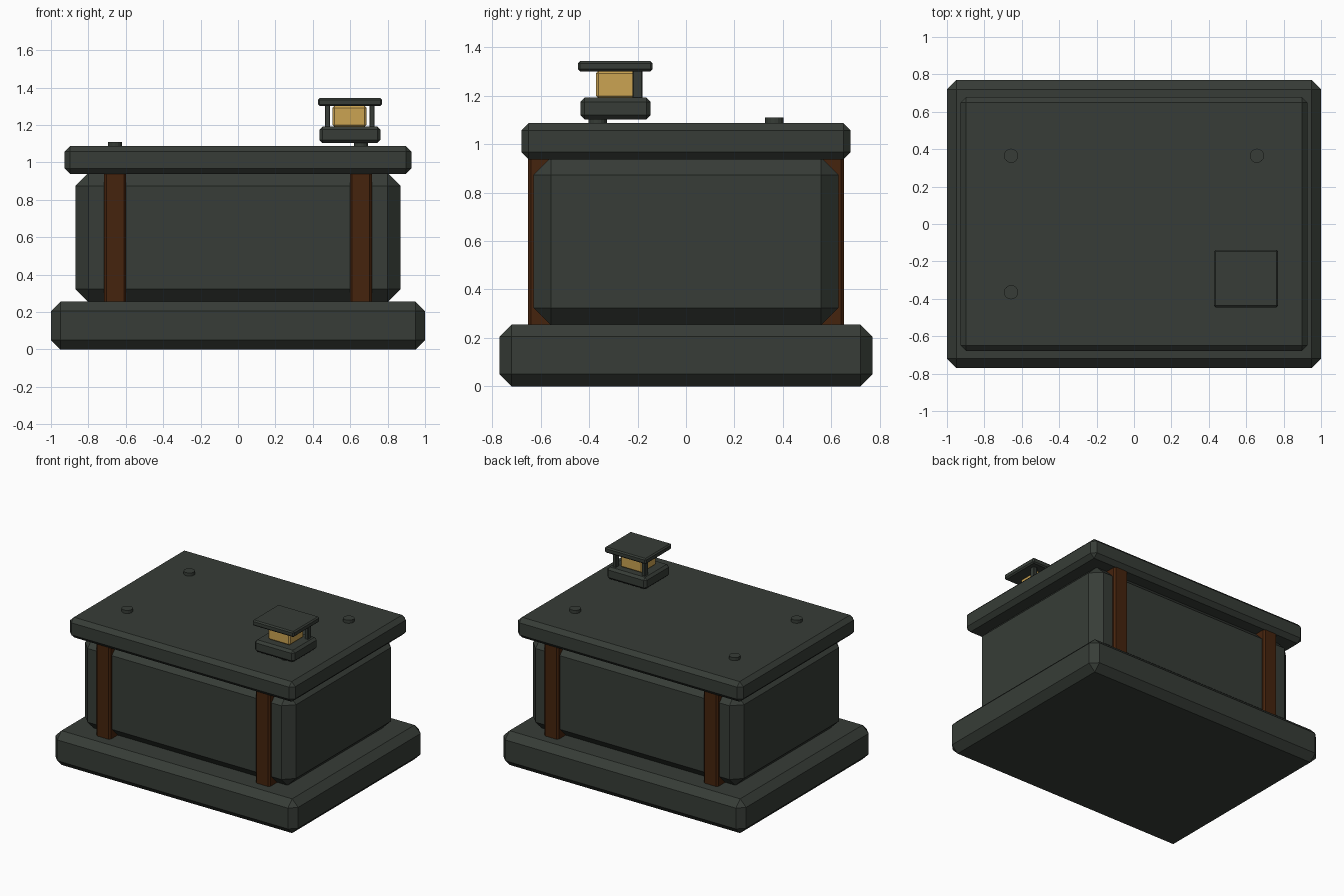
import bpy, bmesh

if "Cube" in bpy.data.objects:
    bpy.data.objects.remove(bpy.data.objects["Cube"])


def material(name, rgb):
    m = bpy.data.materials.new(name)
    m.diffuse_color = (*rgb, 1)
    m.use_nodes = True
    m.node_tree.nodes["Principled BSDF"].inputs["Base Color"].default_value = m.diffuse_color
    return m


GREEN = material("dark green grey", (0.038, 0.046, 0.038))
BROWN = material("rust brown", (0.060, 0.017, 0.004))
GOLD = material("warm gold", (0.60, 0.37, 0.085))


def finish(name, bm, mat, bevel=0):
    if bevel:
        bmesh.ops.bevel(bm, geom=bm.edges[:], offset=bevel, segments=1, affect='EDGES')
    me = bpy.data.meshes.new(name)
    bm.to_mesh(me)
    bm.free()
    me.materials.append(mat)
    ob = bpy.data.objects.new(name, me)
    bpy.context.collection.objects.link(ob)
    return ob


def box(name, x, y, z, mat, bevel):
    """Chamfered box given (min, max) on each axis."""
    bm = bmesh.new()
    bmesh.ops.create_cube(bm, size=1)
    for v in bm.verts:
        v.co = [r[0] if c < 0 else r[1] for c, r in zip(v.co, (x, y, z))]
    return finish(name, bm, mat, bevel)


def stud(name, x, y, z0, z1, radius):
    bm = bmesh.new()
    bmesh.ops.create_cone(bm, cap_ends=True, segments=16, radius1=radius,
                          radius2=radius, depth=z1 - z0)
    bmesh.ops.translate(bm, verts=bm.verts[:], vec=(x, y, (z0 + z1) / 2))
    return finish(name, bm, GREEN)


# Main slabs: plinth, body and lid
box("plinth", (-1, 1), (-0.77, 0.77), (0, 0.255), GREEN, 0.05)
box("body", (-0.87, 0.87), (-0.63, 0.63), (0.252, 0.945), GREEN, 0.072)
box("lid", (-0.927, 0.927), (-0.68, 0.68), (0.937, 1.087), GREEN, 0.03)

# Upright straps and lid studs, one per corner
for sx, side in ((-1, "left"), (1, "right")):
    for sy, end in ((-1, "front"), (1, "back")):
        x = sx * 0.657
        ys = sorted((sy * 0.53, sy * 0.652))
        box(f"{end}_{side}_strap", (x - 0.059, x + 0.059), ys, (0.235, 0.96), BROWN, 0.012)
        stud(f"{end}_{side}_stud", sx * 0.657, sy * 0.365, 1.07, 1.11, 0.038)

# Small lantern on the front right stud
box("lantern_base", (0.435, 0.762), (-0.436, -0.147), (1.103, 1.192), GREEN, 0.017)
box("lantern_glass", (0.506, 0.686), (-0.372, -0.205), (1.19, 1.302), GOLD, 0.01)
box("lantern_roof", (0.428, 0.77), (-0.446, -0.138), (1.301, 1.343), GREEN, 0.009)
for x, side in ((0.478, "left"), (0.717, "right")):
    box(f"lantern_{side}_post", (x - 0.014, x + 0.014), (-0.22, -0.18), (1.185, 1.31), GREEN, 0.003)
